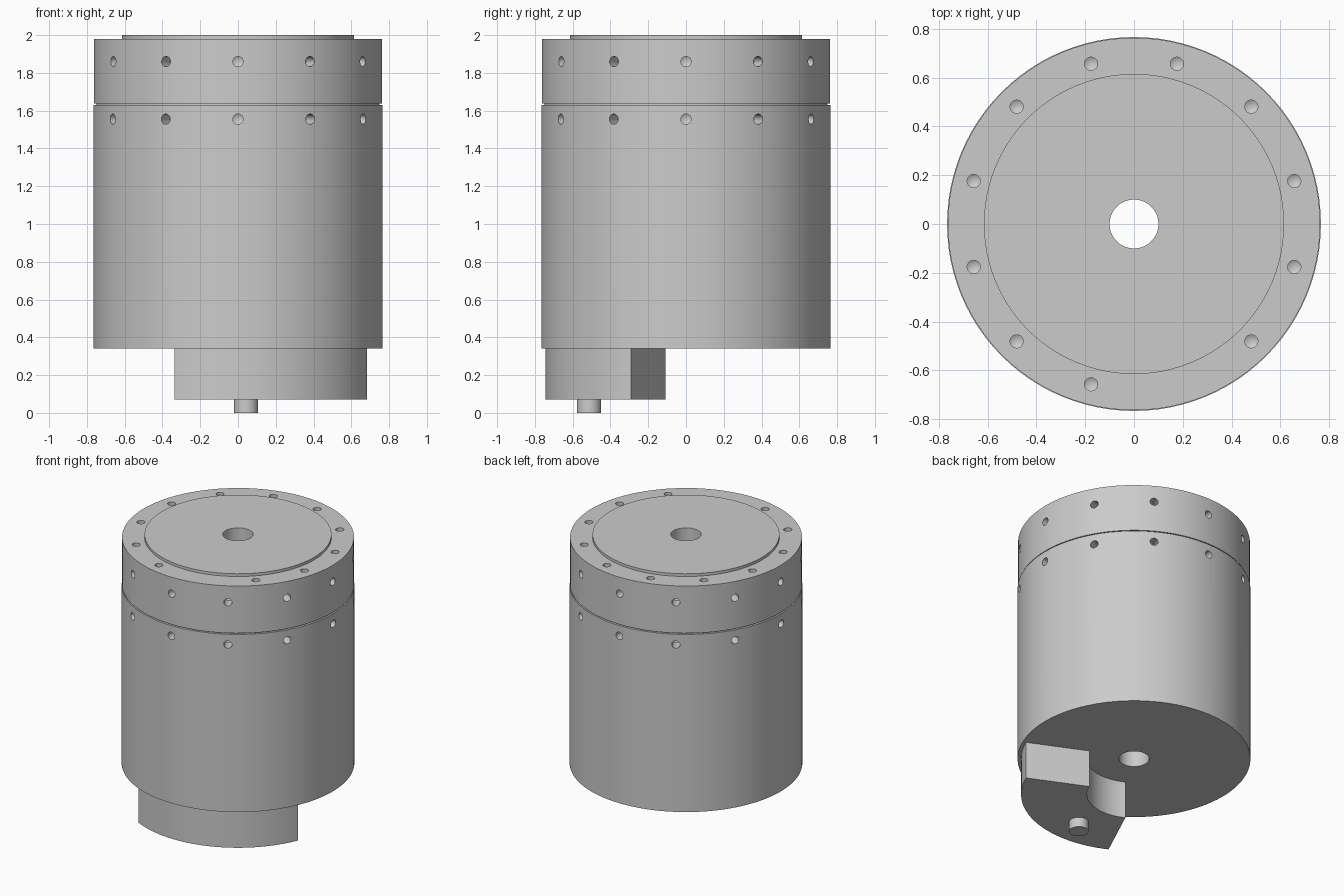
import bpy, bmesh, math
from mathutils import Matrix, Vector

if "Cube" in bpy.data.objects:
    bpy.data.objects.remove(bpy.data.objects["Cube"])

grey = bpy.data.materials.new("machined grey")
grey.use_nodes = True
grey.diffuse_color = (0.6, 0.6, 0.6, 1)
grey.node_tree.nodes["Principled BSDF"].inputs["Base Color"].default_value = (0.6, 0.6, 0.6, 1)

SEGMENTS = 96
RADIUS = 0.766
HOLE = 0.027
DEPTH = 0.09


def finish(name, bm):
    bmesh.ops.recalc_face_normals(bm, faces=bm.faces)
    mesh = bpy.data.meshes.new(name)
    bm.to_mesh(mesh)
    bm.free()
    mesh.materials.append(grey)
    obj = bpy.data.objects.new(name, mesh)
    bpy.context.collection.objects.link(obj)
    return obj


def smooth(obj):
    bpy.ops.object.select_all(action='DESELECT')
    obj.select_set(True)
    bpy.context.view_layer.objects.active = obj
    bpy.ops.object.shade_smooth_by_angle(angle=math.radians(30))


def turned(name, profile):
    """Revolve a closed (radius, height) profile about the z axis."""
    bm = bmesh.new()
    rings = []
    for i in range(SEGMENTS):
        a = math.tau * i / SEGMENTS
        rings.append([bm.verts.new((r * math.cos(a), r * math.sin(a), z)) for r, z in profile])
    n = len(profile)
    for i, ring in enumerate(rings):
        after = rings[(i + 1) % SEGMENTS]
        for j in range(n):
            k = (j + 1) % n
            bm.faces.new((ring[j], after[j], after[k], ring[k]))
    return finish(name, bm)


def prism(name, outline, bottom, top):
    """Extrude a flat outline between two heights."""
    bm = bmesh.new()
    face = bm.faces.new([bm.verts.new((x, y, bottom)) for x, y in outline])
    result = bmesh.ops.extrude_face_region(bm, geom=[face])
    moved = [v for v in result["geom"] if isinstance(v, bmesh.types.BMVert)]
    bmesh.ops.translate(bm, verts=moved, vec=(0, 0, top - bottom))
    return finish(name, bm)


def arc(radius, start, end, steps):
    angles = [math.radians(start + (end - start) * i / steps) for i in range(steps + 1)]
    return [(radius * math.cos(a), radius * math.sin(a)) for a in angles]


def add_drill(bm, mouth, inward):
    """Blind hole cutter with a conical tip, starting just outside the surface."""
    turn = inward.to_track_quat('Z', 'Y').to_matrix().to_4x4()
    place = Matrix.Translation(mouth) @ turn
    rings = [[bm.verts.new(place @ Vector((x, y, z))) for x, y in arc(HOLE, 0, 345, 23)]
             for z in (-0.03, DEPTH)]
    tip = bm.verts.new(place @ Vector((0, 0, DEPTH + HOLE * 0.6)))
    bm.faces.new(rings[0])
    for i in range(24):
        j = (i + 1) % 24
        bm.faces.new((rings[0][i], rings[0][j], rings[1][j], rings[1][i]))
        bm.faces.new((rings[1][i], rings[1][j], tip))


def side_drills(bm, z):
    for i in range(12):
        a = math.radians(30 * i)
        out = Vector((math.cos(a), math.sin(a), 0))
        add_drill(bm, out * RADIUS + Vector((0, 0, z)), -out)


def cut(obj, bm):
    cutter = finish(obj.name + "_drills", bm)
    cutter.hide_render = True
    mod = obj.modifiers.new("drilled holes", 'BOOLEAN')
    mod.operation = 'DIFFERENCE'
    mod.solver = 'EXACT'
    mod.object = cutter
    bpy.ops.object.select_all(action='DESELECT')
    obj.select_set(True)
    bpy.context.view_layer.objects.active = obj
    bpy.ops.object.modifier_apply(modifier=mod.name)
    bpy.data.objects.remove(cutter)


# Main body with a narrow neck that forms the seam groove
body = turned("body", [(0.1, 0.34), (RADIUS, 0.34), (RADIUS, 1.63),
                       (0.75, 1.63), (0.75, 1.637), (0.1, 1.637)])
drills = bmesh.new()
side_drills(drills, 1.555)
cut(body, drills)

# Lid with a raised centre plate
lid = turned("lid", [(0.1, 1.637), (0.763, 1.637), (0.763, 1.98),
                     (0.615, 1.98), (0.615, 2.0), (0.1, 2.0)])
drills = bmesh.new()
side_drills(drills, 1.86)
for i in range(12):
    if i != 9:  # one position on the bolt circle is left undrilled
        a = math.radians(15 + 30 * i)
        add_drill(drills, Vector((0.68 * math.cos(a), 0.68 * math.sin(a), 1.98)), Vector((0, 0, -1)))
cut(lid, drills)

# Curved block under the body, and its pin
block = prism("lower_block", arc(0.743, -117, -23, 32) + arc(0.31, -20.5, -119.5, 24), 0.07, 0.34)
pin = prism("pin", [(x + 0.043, y - 0.513) for x, y in arc(0.064, 0, 348.75, 31)], 0, 0.07)

for part in (body, lid, block, pin):
    smooth(part)
